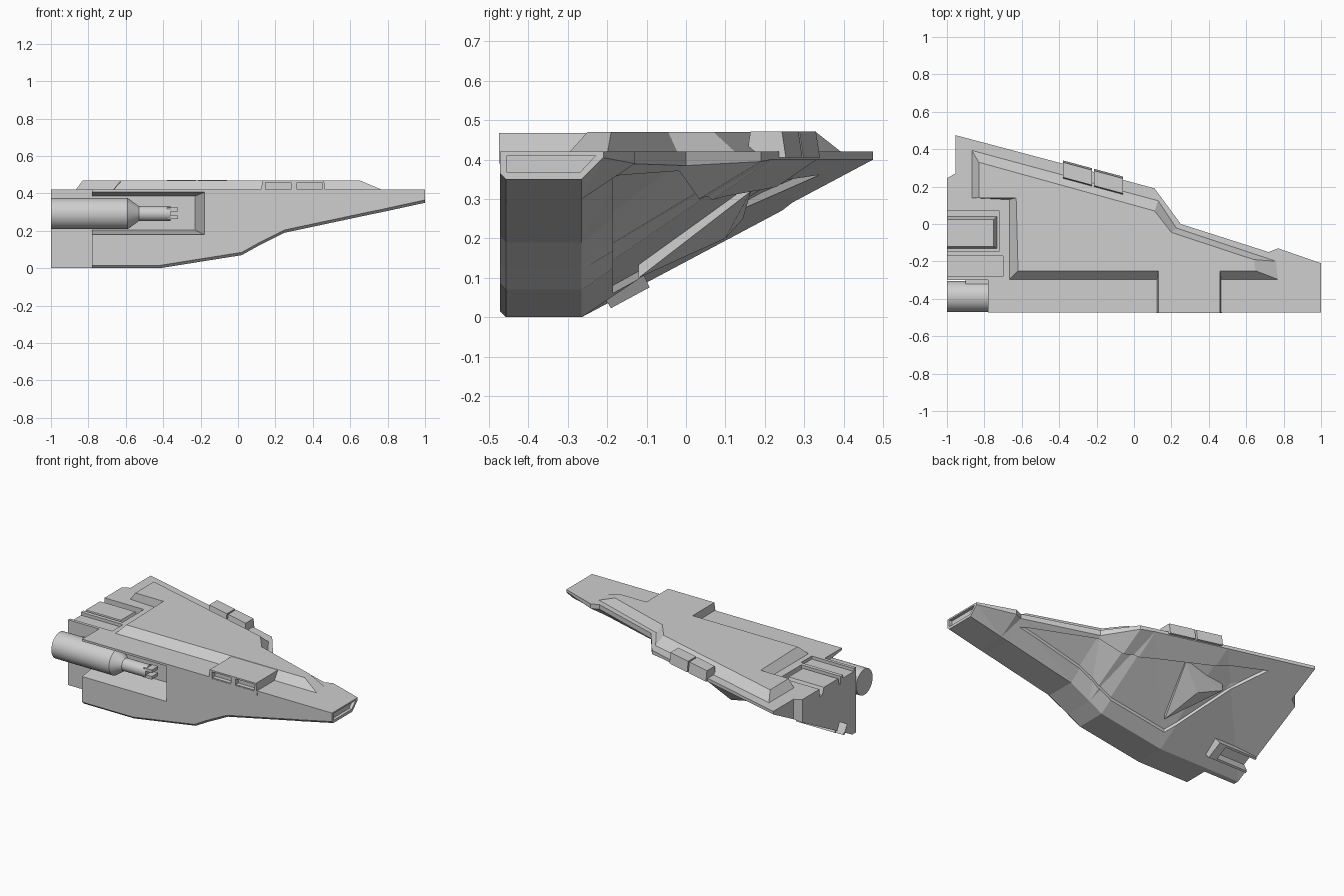
import bpy, bmesh, math
from mathutils import Vector

old = bpy.data.objects.get("Cube")
if old:
    bpy.data.objects.remove(old, do_unlink=True)

grey = bpy.data.materials.new("hull_grey")
grey.use_nodes = True
grey.diffuse_color = (0.62, 0.62, 0.62, 1)
grey.node_tree.nodes["Principled BSDF"].inputs["Base Color"].default_value = grey.diffuse_color


def finish(name, bm):
    bmesh.ops.recalc_face_normals(bm, faces=bm.faces)
    mesh = bpy.data.meshes.new(name)
    bm.to_mesh(mesh)
    bm.free()
    mesh.materials.append(grey)
    obj = bpy.data.objects.new(name, mesh)
    bpy.context.collection.objects.link(obj)
    return obj


def loft(name, rings, triangulate=False):
    """Skin a row of equal rings and cap both ends."""
    bm = bmesh.new()
    rows = [[bm.verts.new(p) for p in ring] for ring in rings]
    for a, b in zip(rows, rows[1:]):
        for i in range(len(a)):
            j = (i + 1) % len(a)
            bm.faces.new((a[i], a[j], b[j], b[i]))
    bm.faces.new(rows[0])
    bm.faces.new(rows[-1])
    if triangulate:
        bmesh.ops.triangulate(bm, faces=bm.faces)
    return finish(name, bm)


def frustum(name, low, high, z_low, z_high):
    """Join a low outline to a high outline."""
    return loft(name, [[(x, y, z_low) for x, y in low], [(x, y, z_high) for x, y in high]])


def rect(x0, x1, y0, y1):
    return [(x0, y0), (x1, y0), (x1, y1), (x0, y1)]


def box(name, x0, x1, y0, y1, z0, z1):
    outline = rect(x0, x1, y0, y1)
    return frustum(name, outline, outline, z0, z1)


def cut(target, cutter):
    cutter.hide_render = True
    mod = target.modifiers.new("cut", "BOOLEAN")
    mod.operation = "DIFFERENCE"
    mod.solver = "EXACT"
    mod.object = cutter
    bpy.context.view_layer.objects.active = target
    bpy.ops.object.modifier_apply(modifier=mod.name)
    bpy.data.objects.remove(cutter, do_unlink=True)


FRONT, KEEL, DECK = -0.472, -0.265, 0.42
LIP = 0.015


def hull_loft(name, lift):
    """Keel along the front, underside rising to a thin back edge."""
    rings = []
    for x, keel_z, back_y, back_z in (
            (-1, 0, 0.487, 0.4), (-0.42, 0, 0.333, 0.4), (0.02, 0.07, 0.215, 0.4),
            (0.11, 0.12, 0.19, 0.395), (0.25, 0.19, 0, 0.385),
            (0.72, 0.29, -0.15, 0.39), (0.77, 0.3, -0.13, 0.39), (1, 0.35, -0.21, 0.405)):
        ring = [(FRONT, DECK), (FRONT, keel_z + LIP), (FRONT + LIP, keel_z),
                (KEEL, keel_z), (back_y, back_z), (back_y, DECK)]
        rings.append([(x, y, z + lift) for y, z in ring])
    return loft(name, rings, True)


hull = hull_loft("hull", 0)

# Sunken triangular panel whose floor runs parallel to the underside
panel = [Vector(p) for p in ((0.7, -0.185, 0.365), (-0.38, -0.185, 0.07), (-0.72, 0.34, 0.35))]
panel_cutter = loft("panel_cutter", [[p + Vector((0, 0, rise)) for p in panel]
                                     for rise in (-0.2, 0.045)])
cut(panel_cutter, hull_loft("panel_floor", 0.02))
cut(hull, panel_cutter)

# Inner end: gun bay, back corner, deck channels
cut(hull, box("bay_cutter", -1.1, -0.78, -0.6, -0.3, -0.1, 0.6))
corner = [(-1.1, 0.19), (-0.955, 0.27), (-0.955, 0.6), (-1.1, 0.6)]
cut(hull, frustum("corner_cutter", corner, corner, -0.1, 0.6))
cut(hull, box("channel_cutter", -1.1, -0.72, -0.145, 0.07, 0.37, 0.6))
cut(hull, box("groove_cutter", -1.1, -0.7, -0.28, -0.17, 0.4, 0.6))


def front_ring(y, x0, x1, z0, z1):
    return [(x0, y, z0), (x1, y, z0), (x1, y, z1), (x0, y, z1)]


# Gun recess with flared walls
cut(hull, loft("recess_cutter", [front_ring(-0.5, -0.9, -0.17, 0.175, 0.41),
                                 front_ring(-0.3, -0.9, -0.23, 0.205, 0.385)]))

# Wing tip socket
cut(hull, loft("tip_cutter", [
    [(x, -0.455, 0.41), (x, -0.455, 0.367), (x, -0.27, 0.367), (x, -0.23, 0.41)]
    for x in (0.98, 1.1)]))

# Three-sided fin standing in the panel
fin_base = [Vector(p) for p in ((-0.33, -0.12, 0.1), (-0.54, 0.145, 0.25), (-0.25, 0.165, 0.32))]
fin_peak = Vector((-0.39, 0.1, 0.2))
loft("belly_fin", [[p + Vector((0, 0, 0.04)) for p in fin_base], fin_base,
                   [p.lerp(fin_peak, 0.97) for p in fin_base]], True)

# Raised deck with sloping sides
frustum("raised_deck",
        [(-0.87, 0.4), (0.13, 0.13), (0.23, -0.02), (0.77, -0.2), (0.78, -0.3),
         (-0.67, -0.3), (-0.67, 0.13), (-0.87, 0.14)],
        [(-0.83, 0.33), (0.11, 0.07), (0.2, -0.045), (0.64, -0.19), (0.65, -0.25),
         (-0.62, -0.25), (-0.63, 0.14), (-0.83, 0.14)], DECK - 0.005, 0.47)

# Block in the deck channel
frustum("channel_block", rect(-1, -0.73, -0.135, 0.045), rect(-1, -0.75, -0.12, 0.025), 0.36, 0.415)

# Front sensor block with two windows
sensor = frustum("sensor_block", rect(0.12, 0.47, -0.475, -0.25),
                 rect(0.13, 0.46, -0.475, -0.25), 0.39, 0.468)
for x in (0.148, 0.315):
    cut(sensor, box("window_cutter", x, x + 0.135, -0.6, -0.445, 0.415, 0.458))

# Two pods along the back edge
for i in range(2):
    x0 = -0.38 + i * 0.165
    x1 = x0 + 0.155
    edge = [0.34 - 0.27 * (x + 0.38) for x in (x0, x1)]
    foot = [(x0, edge[0] - 0.1), (x1, edge[1] - 0.1), (x1, edge[1]), (x0, edge[0])]
    top = [(x, y + (0.01 if k < 2 else -0.01)) for k, (x, y) in enumerate(foot)]
    frustum("back_pod", foot, top, 0.405, 0.472)

# Vent collar standing square to the sloping underside
slope = math.atan2(0.4, 0.74)
along = Vector((0, math.cos(slope), math.sin(slope)))
out = Vector((0, math.sin(slope), -math.cos(slope)))
root = Vector((0, -0.15, 0.065))


def collar_ring(x0, x1, half, height):
    return [root + Vector((x, 0, 0)) + along * s + out * height
            for x, s in rect(x0, x1, -half, half)]


vent = loft("vent_collar", [collar_ring(-0.995, -0.69, 0.058, -0.03),
                            collar_ring(-0.995, -0.72, 0.056, 0.018)])
for part in (vent, hull):
    cut(part, loft("vent_cutter", [collar_ring(-1.1, -0.74, 0.043, 0.1),
                                   collar_ring(-1.1, -0.8, 0.043, -0.05)]))


# Gun: turned body, neck and barrel
def gun_ring(x, radius, sides=32):
    turn = math.tau / sides
    return [(x, -0.388 + radius * math.cos(i * turn), 0.292 + radius * math.sin(i * turn))
            for i in range(sides)]


gun = loft("gun", [gun_ring(x, r) for x, r in (
    (-1, 0.083), (-0.59, 0.083), (-0.53, 0.04), (-0.36, 0.04))])
bpy.ops.object.select_all(action="DESELECT")
gun.select_set(True)
bpy.context.view_layer.objects.active = gun
bpy.ops.object.shade_smooth_by_angle(angle=math.radians(30))
for z in (0.262, 0.304):
    box("muzzle_prong", -0.38, -0.32, -0.42, -0.356, z, z + 0.02)
box("gun_mount", -0.9, -0.62, -0.36, -0.28, 0.25, 0.34)
